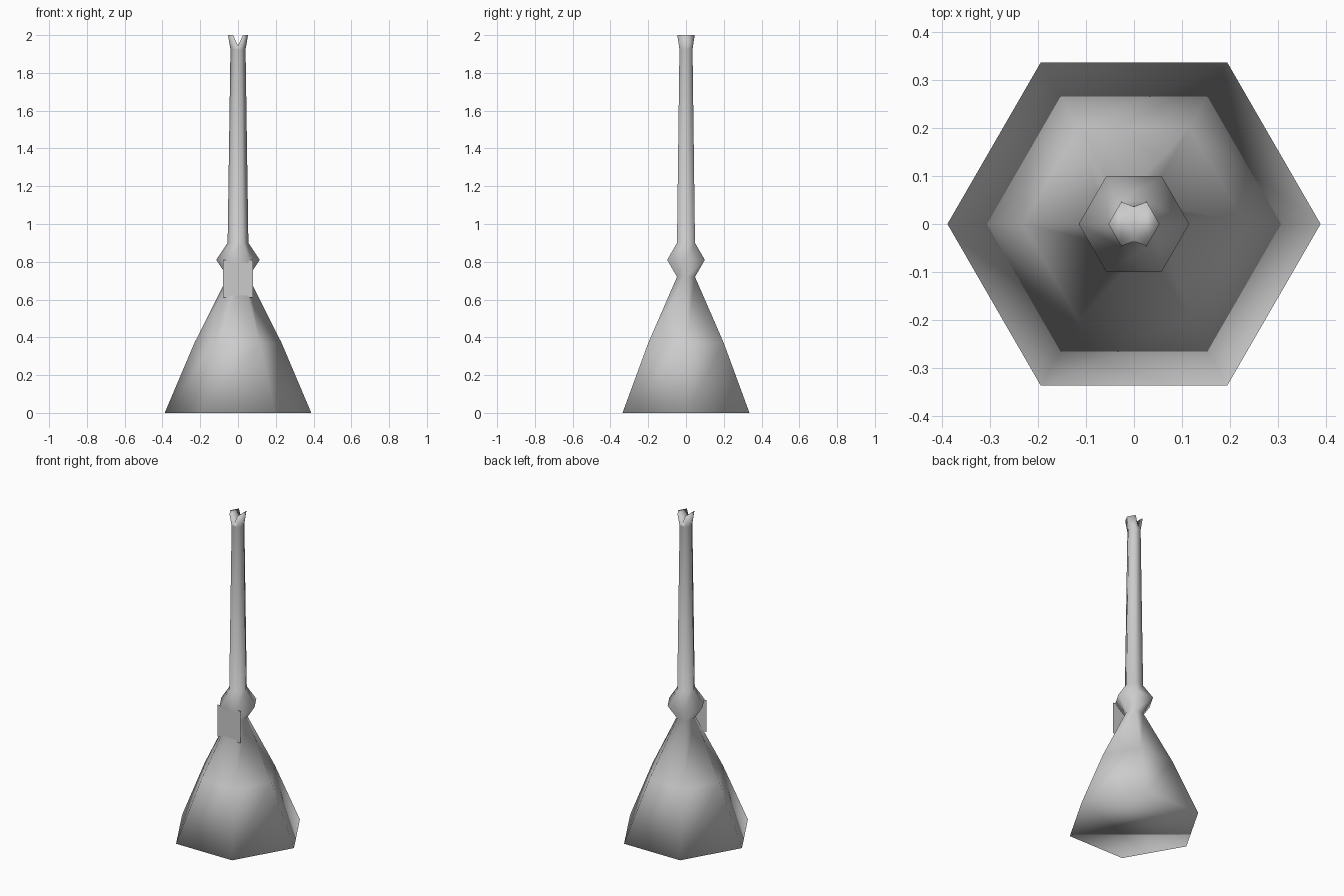
import bpy, bmesh
from math import cos, sin, radians

cube = bpy.data.objects.get("Cube")
if cube:
    bpy.data.objects.remove(cube)

# Single plain grey
grey = bpy.data.materials.new("light grey")
grey.use_nodes = True
colour = (0.6, 0.6, 0.6, 1)
grey.diffuse_color = colour
grey.node_tree.nodes["Principled BSDF"].inputs["Base Color"].default_value = colour


def add_object(name, bm, smooth):
    mesh = bpy.data.meshes.new(name)
    bmesh.ops.recalc_face_normals(bm, faces=bm.faces)
    for face in bm.faces:
        face.smooth = smooth
    bm.to_mesh(mesh)
    bm.free()
    mesh.materials.append(grey)
    obj = bpy.data.objects.new(name, mesh)
    bpy.context.collection.objects.link(obj)
    return obj


# Broom: six-sided turned profile of (radius, height), bristles up to the forked tip
SIDES = 6
profile = [(0.388, 0), (0.231, 0.37), (0.055, 0.72), (0.115, 0.81),
           (0.055, 0.9), (0.04, 1.925), (0.053, 2)]
bm = bmesh.new()
rings = []
for radius, height in profile:
    angles = [radians(360 / SIDES * i) for i in range(SIDES)]
    rings.append([bm.verts.new((radius * cos(a), radius * sin(a), height)) for a in angles])

# Valley of the notch, running front to back
valley = {1: bm.verts.new((0, 0.036, 1.945)), 4: bm.verts.new((0, -0.036, 1.945))}

bm.faces.new(rings[0])
for lower, upper in zip(rings, rings[1:]):
    for i in range(SIDES):
        j = (i + 1) % SIDES
        corners = [lower[i], lower[j], upper[j], upper[i]]
        if upper is rings[-1] and i in valley:
            corners.insert(3, valley[i])
        bm.faces.new(corners)

# Two prongs of the fork: flat tip and sloped inner wall
top = rings[-1]
bm.faces.new((top[5], top[0], top[1]))
bm.faces.new((top[2], top[3], top[4]))
bm.faces.new((top[1], valley[1], valley[4], top[5]))
bm.faces.new((top[2], top[4], valley[4], valley[1]))
add_object("broom", bm, True)

# Flat tag in front of the neck
bm = bmesh.new()
w = 0.08
bm.faces.new([bm.verts.new((x, -0.09, z))
              for x, z in ((-w, 0.61), (w, 0.61), (w, 0.81), (-w, 0.81))])
add_object("front_tag", bm, False)
